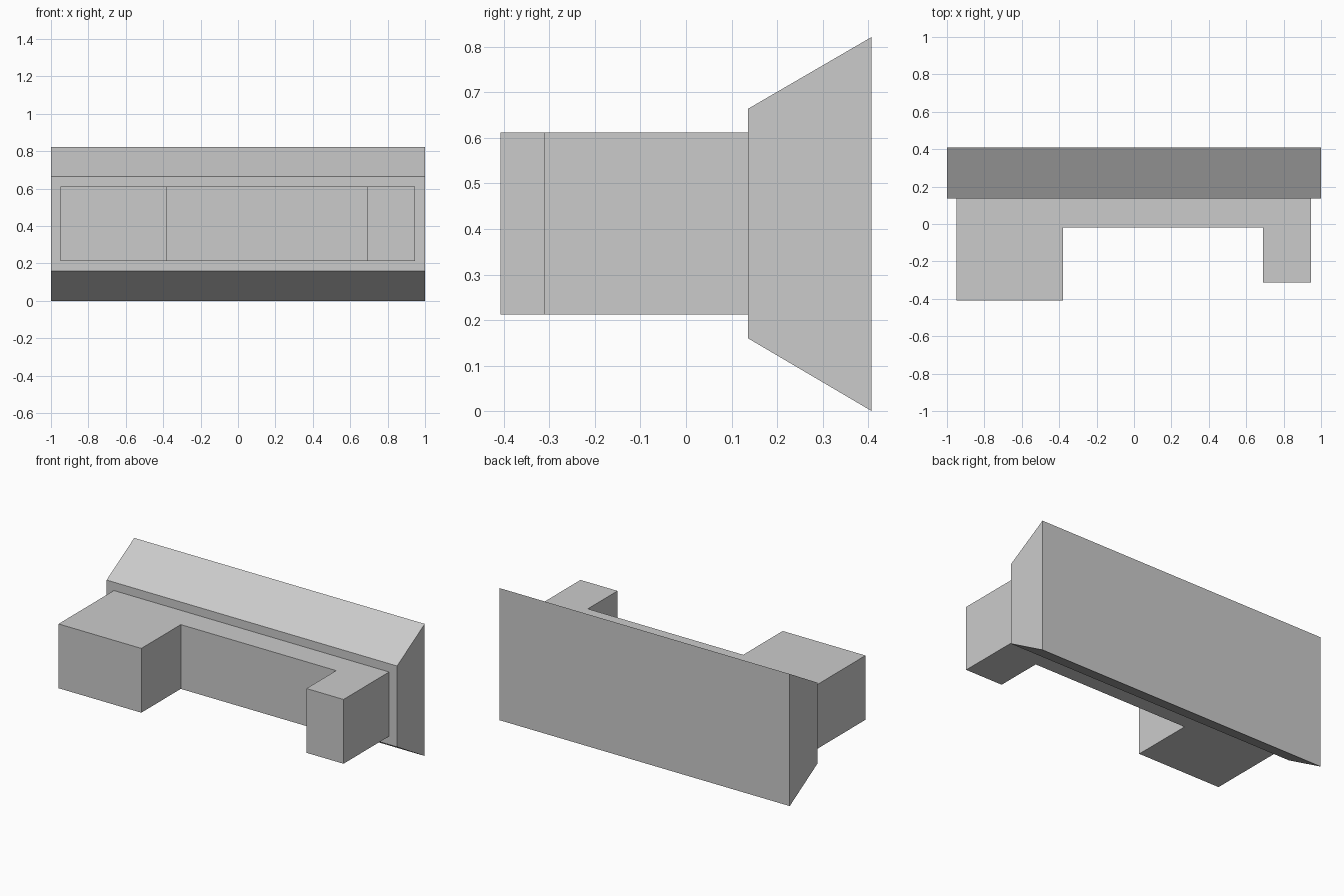
import bpy
import bmesh
from mathutils import Vector

cube = bpy.data.objects.get("Cube")
if cube:
    bpy.data.objects.remove(cube, do_unlink=True)

# Single flat grey
grey = bpy.data.materials.new("plain grey")
grey.use_nodes = True
colour = (0.6, 0.6, 0.6, 1)
grey.diffuse_color = colour
grey.node_tree.nodes["Principled BSDF"].inputs["Base Color"].default_value = colour


def prism(name, profile, sweep):
    """Extrude a closed profile of 3D points along a vector."""
    bm = bmesh.new()
    face = bm.faces.new([bm.verts.new(p) for p in profile])
    out = bmesh.ops.extrude_face_region(bm, geom=[face], use_keep_orig=True)
    verts = [v for v in out["geom"] if isinstance(v, bmesh.types.BMVert)]
    bmesh.ops.translate(bm, verts=verts, vec=Vector(sweep))
    bmesh.ops.recalc_face_normals(bm, faces=bm.faces)
    mesh = bpy.data.meshes.new(name)
    bm.to_mesh(mesh)
    bm.free()
    mesh.materials.append(grey)
    obj = bpy.data.objects.new(name, mesh)
    bpy.context.collection.objects.link(obj)
    return obj


front, back = 0.136, 0.408

# Flared back panel, a trapezoid swept across the full width
flare = [(front, 0.16), (back, 0), (back, 0.822), (front, 0.664)]
prism("flared_back", [(-1, y, z) for y, z in flare], (2, 0, 0))

# Bracket with a wide long arm and a narrow short arm
plan = [(-0.95, front), (-0.95, -0.408), (-0.38, -0.408), (-0.38, -0.02),
        (0.69, -0.02), (0.69, -0.312), (0.945, -0.312), (0.945, front)]
prism("front_bracket", [(x, y, 0.212) for x, y in plan], (0, 0, 0.4))
